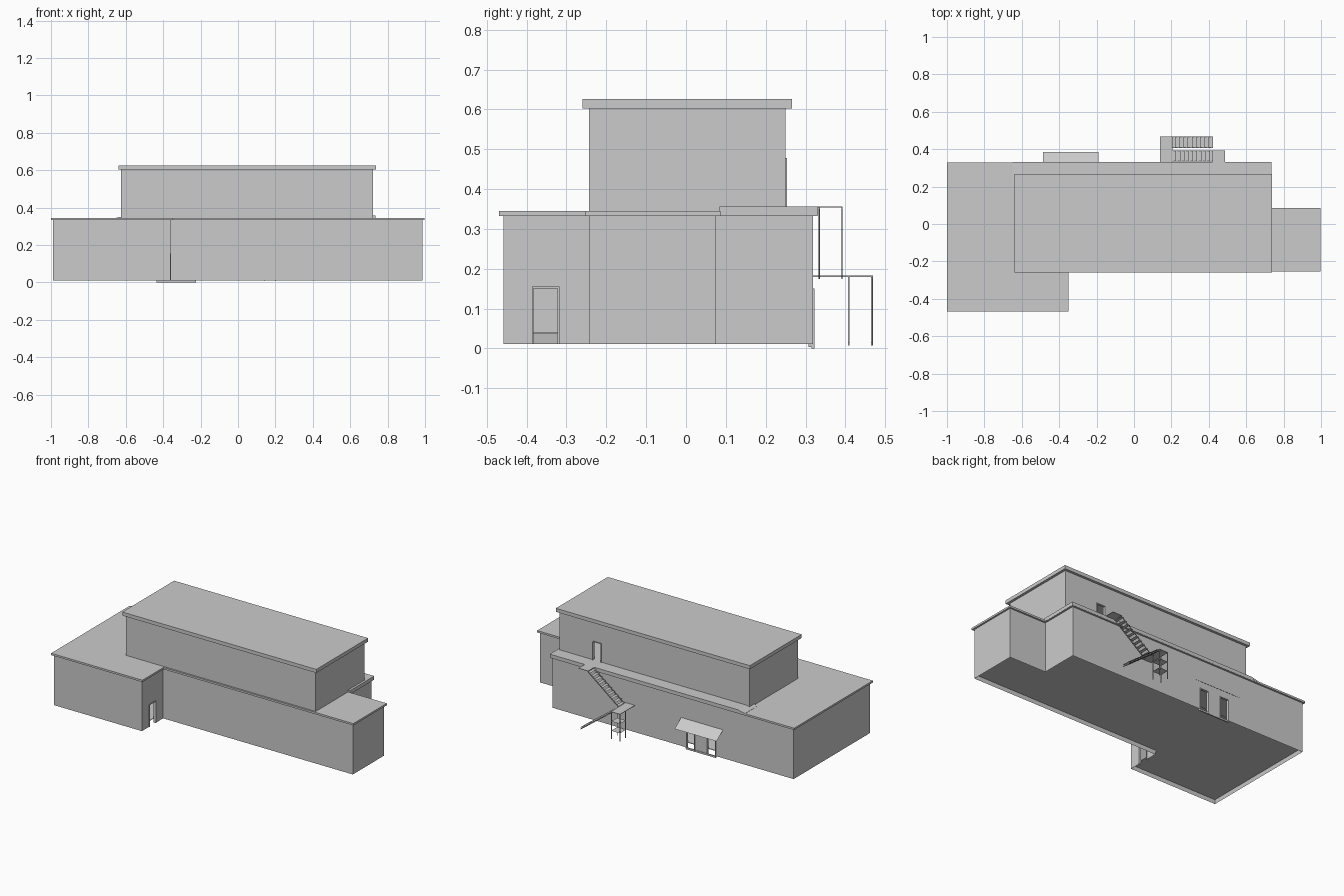
import bpy, bmesh

cube = bpy.data.objects.get("Cube")
if cube:
    bpy.data.objects.remove(cube, do_unlink=True)

grey = bpy.data.materials.new("plain_grey")
grey.use_nodes = True
colour = (0.6, 0.6, 0.6, 1)
grey.diffuse_color = colour
grey.node_tree.nodes["Principled BSDF"].inputs["Base Color"].default_value = colour


def finish(name, bm):
    bmesh.ops.recalc_face_normals(bm, faces=bm.faces)
    mesh = bpy.data.meshes.new(name)
    bm.to_mesh(mesh)
    bm.free()
    mesh.materials.append(grey)
    obj = bpy.data.objects.new(name, mesh)
    bpy.context.scene.collection.objects.link(obj)
    return obj


def sweep(bm, points, offset):
    """Fill an outline and extrude it by an offset."""
    base = bm.faces.new([bm.verts.new(p) for p in points])
    ext = bmesh.ops.extrude_face_region(bm, geom=[base], use_keep_orig=True)
    verts = [v for v in ext["geom"] if isinstance(v, bmesh.types.BMVert)]
    bmesh.ops.translate(bm, vec=offset, verts=verts)
    bmesh.ops.recalc_face_normals(bm, faces=bm.faces)


def prism(name, outline, z0, z1, recess=0):
    """Extrude a floor plan upward; optionally recess its underside."""
    bm = bmesh.new()
    sweep(bm, [(x, y, z0) for x, y in outline], (0, 0, z1 - z0))
    if recess:
        bottom = min(bm.faces, key=lambda f: f.calc_center_median().z)
        bmesh.ops.inset_region(bm, faces=[bottom], thickness=0.006, depth=0)
        for v in bottom.verts:
            v.co.z += recess
    return finish(name, bm)


def box(name, x0, x1, y0, y1, z0, z1):
    return prism(name, [(x0, y0), (x1, y0), (x1, y1), (x0, y1)], z0, z1)


def slope(name, start, end, y0, y1, depth):
    """A sloping bar between two (x, z) points."""
    bm = bmesh.new()
    (xa, za), (xb, zb) = start, end
    section = [(xa, za), (xb, zb), (xb, zb - depth), (xa, za - depth)]
    sweep(bm, [(x, y0, z) for x, z in section], (0, y1 - y0, 0))
    return finish(name, bm)


def sheet(name, points):
    bm = bmesh.new()
    face = bm.faces.new([bm.verts.new(p) for p in points])
    face.normal_update()
    if face.normal.z < 0:
        face.normal_flip()
    mesh = bpy.data.meshes.new(name)
    bm.to_mesh(mesh)
    bm.free()
    mesh.materials.append(grey)
    bpy.context.scene.collection.objects.link(bpy.data.objects.new(name, mesh))


def cut(target, cutter):
    cutter.hide_render = True
    mod = target.modifiers.new(cutter.name, "BOOLEAN")
    mod.operation = "DIFFERENCE"
    mod.object = cutter


def plan(grow):
    """Stepped ground plan, grown outward for the eaves."""
    g = grow
    return [(-0.988 - g, -0.458 - g), (-0.362 + g, -0.458 - g), (-0.362 + g, -0.243 - g),
            (0.986 + g, -0.243 - g), (0.986 + g, 0.075 + g), (0.724 + g, 0.075 + g),
            (0.724 + g, 0.319 + g), (-0.988 - g, 0.319 + g)]


# Hollow building masses
lower = prism("lower_walls", plan(0), 0.011, 0.334, recess=0.025)
cut(lower, prism("lower_room_cutter", plan(-0.012), 0.04, 0.325))
upper = box("upper_walls", -0.625, 0.722, -0.243, 0.25, 0.34, 0.606)
cut(upper, box("upper_room_cutter", -0.613, 0.71, -0.231, 0.238, 0.357, 0.598))

# Roofs, with the middle one wrapping only the back and the back corner
prism("lower_roof", plan(0.011), 0.333, 0.345)
prism("main_roof", [(-0.6, 0.2), (0.715, 0.2), (0.715, 0.084), (0.736, 0.084),
                    (0.736, 0.331), (-0.6, 0.331)], 0.334, 0.357)
slope("main_roof_ramp", (-0.65, 0.346), (-0.6, 0.357), 0.2, 0.331, 0.012)
box("upper_roof", -0.64, 0.738, -0.26, 0.266, 0.603, 0.626)


def back_door(name, wall, x, y, z0, z1, half=0.032):
    """Open doorway with a thin frame on a wall facing the back."""
    cut(wall, box(name + "_cutter", x - half + 0.004, x + half - 0.004,
                  y - 0.0125, y + 0.01, z0, z1 - 0.004))
    for a in (x - half, x + half - 0.004):
        box(name + "_jamb", a, a + 0.004, y - 0.012, y + 0.004, z0, z1)
    box(name + "_lintel", x - half, x + half, y - 0.012, y + 0.004, z1 - 0.004, z1)


# Doorways
back_door("rear_door_left", lower, -0.256, 0.319, 0.004, 0.15)
back_door("rear_door_right", lower, -0.404, 0.319, 0.004, 0.15)
back_door("upper_door", upper, 0.457, 0.25, 0.357, 0.478)
box("rear_door_sill", -0.436, -0.224, 0.315, 0.322, 0, 0.011)
cut(lower, box("side_door_cutter", -0.3745, -0.35, -0.383, -0.322, 0.005, 0.151))
for y in (-0.387, -0.322):
    box("side_door_jamb", -0.374, -0.358, y, y + 0.004, 0.011, 0.155)
box("side_door_lintel", -0.374, -0.358, -0.387, -0.318, 0.151, 0.155)

# Sloping canopy over the rear doors
sheet("door_canopy", [(-0.487, 0.319, 0.193), (-0.487, 0.386, 0.145),
                      (-0.189, 0.386, 0.145), (-0.189, 0.319, 0.193)])


def flight(name, x0, z0, x1, z1, y0, y1, steps=10):
    """Stair flight with two thin stringers and open sheet treads."""
    for y in (y0, y1 - 0.003):
        slope(name + "_stringer", (x0, z0), (x1, z1), y, y + 0.003, 0.007)
    half = (x1 - x0) / steps * 0.5
    for i in range(steps):
        t = (i + 0.5) / steps
        x, z = x0 + (x1 - x0) * t, z0 + (z1 - z0) * t
        sheet(name + "_tread", [(x - half, y0, z), (x + half, y0, z),
                                (x + half, y1, z), (x - half, y1, z)])


# Outside stair: two flights, landings and legs
flight("upper_flight", 0.2, 0.182, 0.425, 0.357, 0.333, 0.393)
flight("lower_flight", 0.2, 0.182, 0.423, 0.015, 0.407, 0.468)
box("top_landing", 0.42, 0.487, 0.325, 0.393, 0.354, 0.357)
box("middle_landing", 0.14, 0.205, 0.319, 0.469, 0.18, 0.183)
for x in (0.141, 0.2):
    for y in (0.407, 0.465):
        box("landing_leg", x, x + 0.004, y, y + 0.004, 0.008, 0.181)

# Braces between the landing legs
for z in (0.06, 0.12):
    sheet("leg_brace", [(0.141, 0.407, z), (0.204, 0.407, z),
                        (0.204, 0.469, z), (0.141, 0.469, z)])
